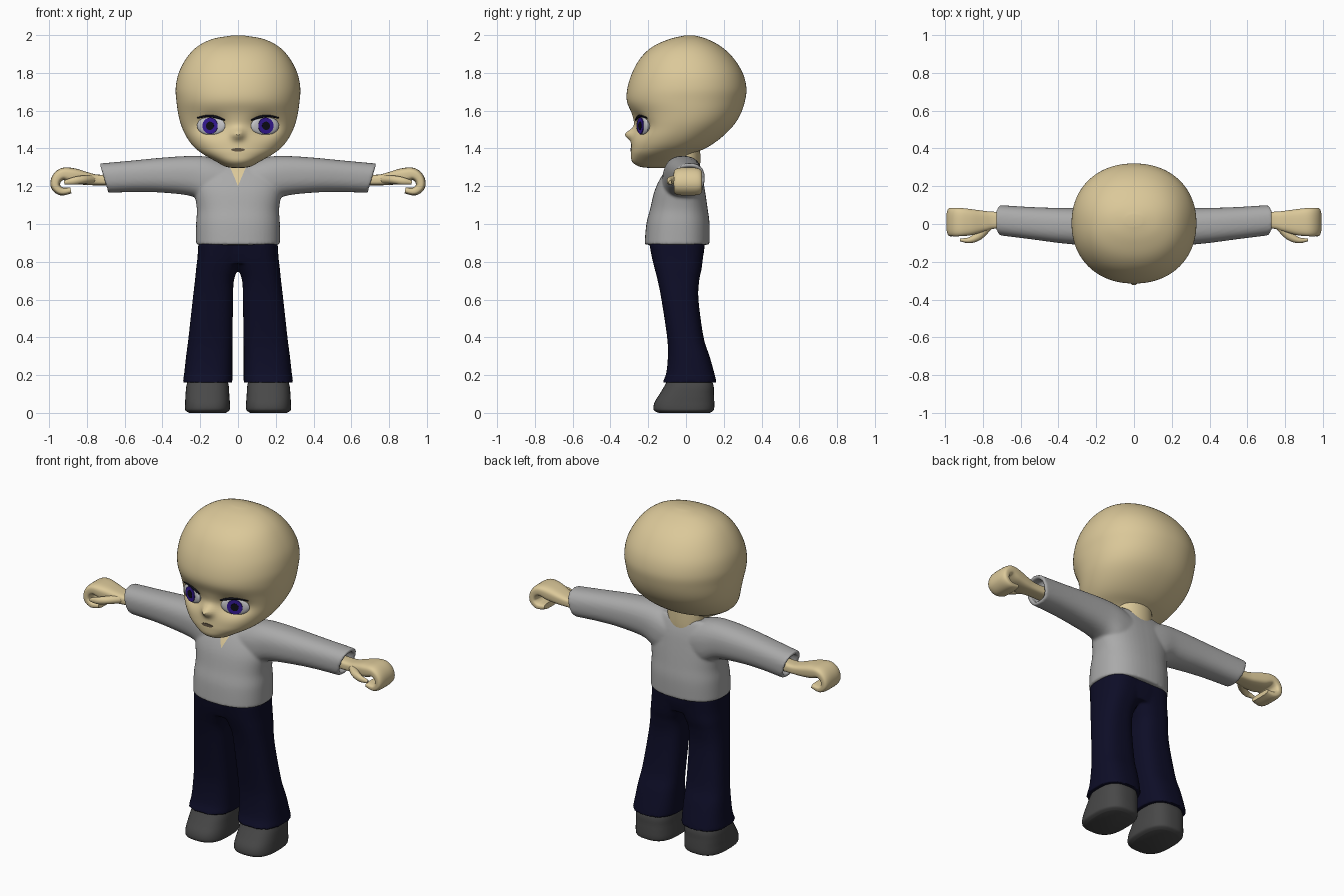
import bpy, bmesh
from math import sin, cos, pi, exp
from mathutils import Vector as V

cube = bpy.data.objects.get("Cube")
if cube:
    bpy.data.objects.remove(cube, do_unlink=True)


def material(name, r, g, b):
    m = bpy.data.materials.new(name)
    m.use_nodes = True
    m.diffuse_color = (r, g, b, 1)
    bsdf = next(n for n in m.node_tree.nodes if n.type == 'BSDF_PRINCIPLED')
    bsdf.inputs["Base Color"].default_value = (r, g, b, 1)
    bsdf.inputs["Roughness"].default_value = 0.8
    return m


skin = material("skin", 0.71, 0.58, 0.32)
grey = material("shirt grey", 0.40, 0.40, 0.40)
navy = material("trouser navy", 0.004, 0.004, 0.02)
charcoal = material("shoe charcoal", 0.065, 0.065, 0.065)
white = material("eye white", 0.55, 0.55, 0.57)
violet = material("iris violet", 0.035, 0.01, 0.30)
black = material("black", 0.004, 0.004, 0.008)
brown = material("mouth brown", 0.13, 0.095, 0.06)


def spline(keys, k=5):
    """Resample rows of numbers with a Catmull-Rom curve."""
    out = []
    for i in range(len(keys) - 1):
        a, b, c, d = (keys[min(max(j, 0), len(keys) - 1)] for j in range(i - 1, i + 3))
        for s in range(k):
            t = s / k
            out.append([q + t * (r - p) / 2 + t * t * (p - 2.5 * q + 2 * r - w / 2)
                        + t ** 3 * (1.5 * (q - r) + (w - p) / 2)
                        for p, q, r, w in zip(a, b, c, d)])
    return out + [list(keys[-1])]


# A section is (centre, half axis, half axis)
def stack(keys, k=5):
    """Horizontal sections from rows of z, x min, x max, y min, y max."""
    return [(V(((a + b) / 2, (f + r) / 2, z)), V(((b - a) / 2, 0, 0)), V((0, (r - f) / 2, 0)))
            for z, a, b, f, r in spline(keys, k)]


def centred(rows):
    return [(z, -h, h, f, r) for z, h, f, r in rows]


def tube(keys, k=5):
    """Sections along a path of x, y, z, side radius, upright radius."""
    rows = spline(keys, k)
    pts = [V(r[:3]) for r in rows]
    out = []
    for i, r in enumerate(rows):
        t = (pts[min(i + 1, len(pts) - 1)] - pts[max(i - 1, 0)]).normalized()
        side = V((-t.y, t.x, 0)).normalized() if abs(t.y) > 1e-5 else V((0, 1, 0))
        out.append((pts[i], side * r[3], side.cross(t).normalized() * r[4]))
    return out


def flip(sections):
    return [tuple(V((-v.x, v.y, v.z)) for v in s) for s in sections]


def pair(*lofts):
    return list(lofts) + [flip(s) for s in lofts]


def part(name, lofts, mat, power=2.0, segs=32, fuse=0, sculpt=None):
    """Skin each list of sections with superellipse rings into one object."""
    bm = bmesh.new()
    for sections in lofts:
        rings = []
        for c, u, v in sections:
            ring = []
            for i in range(segs):
                a = 2 * pi * (i + 0.5) / segs
                x, y = (abs(w) ** (2 / power) * (1 if w > 0 else -1) for w in (cos(a), sin(a)))
                ring.append(bm.verts.new(c + u * x + v * y))
            rings.append(ring)
        for lo, hi in zip(rings, rings[1:]):
            for i in range(segs):
                j = (i + 1) % segs
                bm.faces.new((lo[i], lo[j], hi[j], hi[i]))
        bm.faces.new(rings[0])
        bm.faces.new(rings[-1])
    if sculpt:
        for v in bm.verts:
            sculpt(v.co)
    bmesh.ops.recalc_face_normals(bm, faces=bm.faces)
    return finish(name, bm, mat, fuse)


def finish(name, bm, mat, fuse=0):
    me = bpy.data.meshes.new(name)
    bm.to_mesh(me)
    bm.free()
    me.materials.append(mat)
    ob = bpy.data.objects.new(name, me)
    bpy.context.scene.collection.objects.link(ob)
    bpy.ops.object.select_all(action='DESELECT')
    ob.select_set(True)
    bpy.context.view_layer.objects.active = ob
    bpy.ops.object.shade_smooth_by_angle(angle=0.8)
    if fuse:  # melt overlapping lofts into one cloth surface
        rm = ob.modifiers.new("fuse", 'REMESH')
        rm.mode, rm.voxel_size, rm.use_smooth_shade = 'VOXEL', fuse, True
        sm = ob.modifiers.new("relax", 'SMOOTH')
        sm.factor, sm.iterations = 0.5, 5
    return ob


# Head, with eye sockets and nose pushed into the front
def face(co):
    if co.y < 0:
        co.y += 0.042 * exp(-((abs(co.x) - 0.14) / 0.075) ** 2 - ((co.z - 1.52) / 0.052) ** 2)
        co.y -= 0.046 * exp(-(co.x / 0.032) ** 2 - ((co.z - 1.475) / 0.028) ** 2)


part("head", [stack(centred([
    (1.297, .03, -.20, -.10), (1.305, .07, -.25, -.05), (1.33, .115, -.285, 0),
    (1.37, .185, -.292, .04), (1.41, .235, -.29, .12), (1.46, .272, -.285, .19),
    (1.52, .30, -.276, .25), (1.58, .316, -.286, .288), (1.65, .326, -.313, .312),
    (1.72, .33, -.31, .32), (1.80, .314, -.285, .30), (1.88, .272, -.24, .25),
    (1.94, .215, -.175, .185), (1.98, .135, -.085, .11), (1.997, .04, -.01, .05)]))],
    skin, 2.15, 128, sculpt=face)
part("neck", [stack(centred([(1.18, .11, -.07, .06), (1.30, .11, -.075, .075),
                             (1.42, .11, -.08, .075)]))], skin)
part("mouth", [[(V((0, y, 1.393)), V((.036, 0, 0)), V((0, 0, .009)))
                for y in (-.287, -.295)]], brown)

# Eyes: shallow domes turned slightly outward, with iris and pupil plates
out_dir = V((0.37, -0.93, 0)).normalized()
across = V((0.93, 0.37, 0)).normalized()


def eye_loft(rows):
    return [(V((0.143, -0.23, 1.52)) + out_dir * t, across * rx, V((0, 0, rz)))
            for t, rx, rz in rows]


dome = [(t, .08 * s, .05 * s) for t, s in
        ((-.03, .8), (-.01, .97), (0, 1), (.005, .94), (.009, .78), (.012, .4))]
part("eyes", pair(eye_loft(dome)), white)
part("irises", pair(eye_loft([(.008, .043, .043), (.0145, .043, .043)])), violet)
part("pupils", pair(eye_loft([(.012, .022, .022), (.0165, .022, .022)])), black)
part("upper_lashes", pair(tube([
    (.07, -.266, 1.55, .004, .004), (.11, -.256, 1.565, .007, .007),
    (.16, -.236, 1.573, .007, .007), (.215, -.206, 1.562, .004, .004)])), black, segs=10)

# Shirt: torso fused with two hollow-ended sleeves
torso = stack(centred([
    (.89, .222, -.22, .125), (1.0, .222, -.21, .125), (1.08, .218, -.19, .115),
    (1.18, .232, -.165, .10), (1.26, .23, -.125, .085), (1.32, .2, -.075, .065),
    (1.345, .16, -.04, .05)]))
rows = spline([
    (.05, -.12, .085, 1.10, 1.32), (.15, -.125, .09, 1.09, 1.355),
    (.25, -.115, .085, 1.145, 1.36), (.4, -.10, .085, 1.165, 1.35),
    (.55, -.08, .09, 1.17, 1.335), (.71, -.06, .10, 1.165, 1.32)])
rows += [(.71, -.04, .08, 1.185, 1.30), (.66, -.04, .08, 1.185, 1.30)]
sleeve = [(V((x, (f + b) / 2, (lo + hi) / 2)), V((0, (b - f) / 2, 0)),
           V((.42 * x, 0, 1)) * ((hi - lo) / 2)) for x, f, b, lo, hi in rows]
shirt = part("shirt", [torso] + pair(sleeve), grey, 2.4, 48, fuse=0.008)

# V-shaped skin patch at the neckline, laid on the shirt
bm = bmesh.new()
grid = [[bm.verts.new((j / 3 * (.002 + .006 * i), -.17 + .009 * i, 1.21 + .0145 * i))
         for j in range(-3, 4)] for i in range(9)]
for lo, hi in zip(grid, grid[1:]):
    for j in range(6):
        bm.faces.new((lo[j], lo[j + 1], hi[j + 1], hi[j]))
patch = finish("neckline_skin", bm, skin)
wrap = patch.modifiers.new("lay on shirt", 'SHRINKWRAP')
wrap.target, wrap.offset, wrap.wrap_mode = shirt, 0.004, 'ABOVE_SURFACE'

# Trousers: hips fused with two flared legs
hips = stack(centred([(.79, .20, -.165, .08), (.85, .21, -.18, .095), (.92, .20, -.19, .10)]))
leg = stack([
    (.16, .03, .293, -.125, .162), (.21, .03, .285, -.105, .15),
    (.30, .03, .275, -.096, .125), (.40, .029, .262, -.10, .093),
    (.60, .026, .24, -.13, .066), (.70, .022, .228, -.15, .07),
    (.76, 0, .222, -.165, .082), (.82, -.03, .215, -.18, .09), (.90, -.05, .21, -.195, .10)])
part("trousers", [hips] + pair(leg), navy, 2.6, 48, fuse=0.008)

# Shoes
part("shoes", pair(stack([
    (0, .065, .26, -.145, .125), (.012, .046, .278, -.168, .145), (.03, .042, .281, -.173, .15),
    (.06, .043, .28, -.165, .15), (.10, .046, .278, -.14, .148),
    (.15, .05, .272, -.11, .145), (.21, .07, .25, -.08, .12)], 4)), charcoal, 2.7, 40)

# Hands: palm strip curling down into folded fingers, plus a thumb
palm = tube([
    (.64, .02, 1.235, .045, .03), (.74, .02, 1.233, .045, .028), (.80, .015, 1.24, .056, .034),
    (.87, .01, 1.255, .07, .04), (.925, .01, 1.265, .075, .033), (.96, .01, 1.24, .075, .028),
    (.966, .01, 1.20, .075, .025), (.935, .01, 1.173, .073, .022),
    (.885, .01, 1.178, .068, .016)])
part("hands", pair(palm), skin, 3.2, 32)
part("thumbs", pair(tube([
    (.77, -.005, 1.235, .026, .024), (.82, -.06, 1.235, .024, .022),
    (.87, -.086, 1.228, .016, .02), (.92, -.084, 1.22, .008, .01)])), skin, segs=20)
